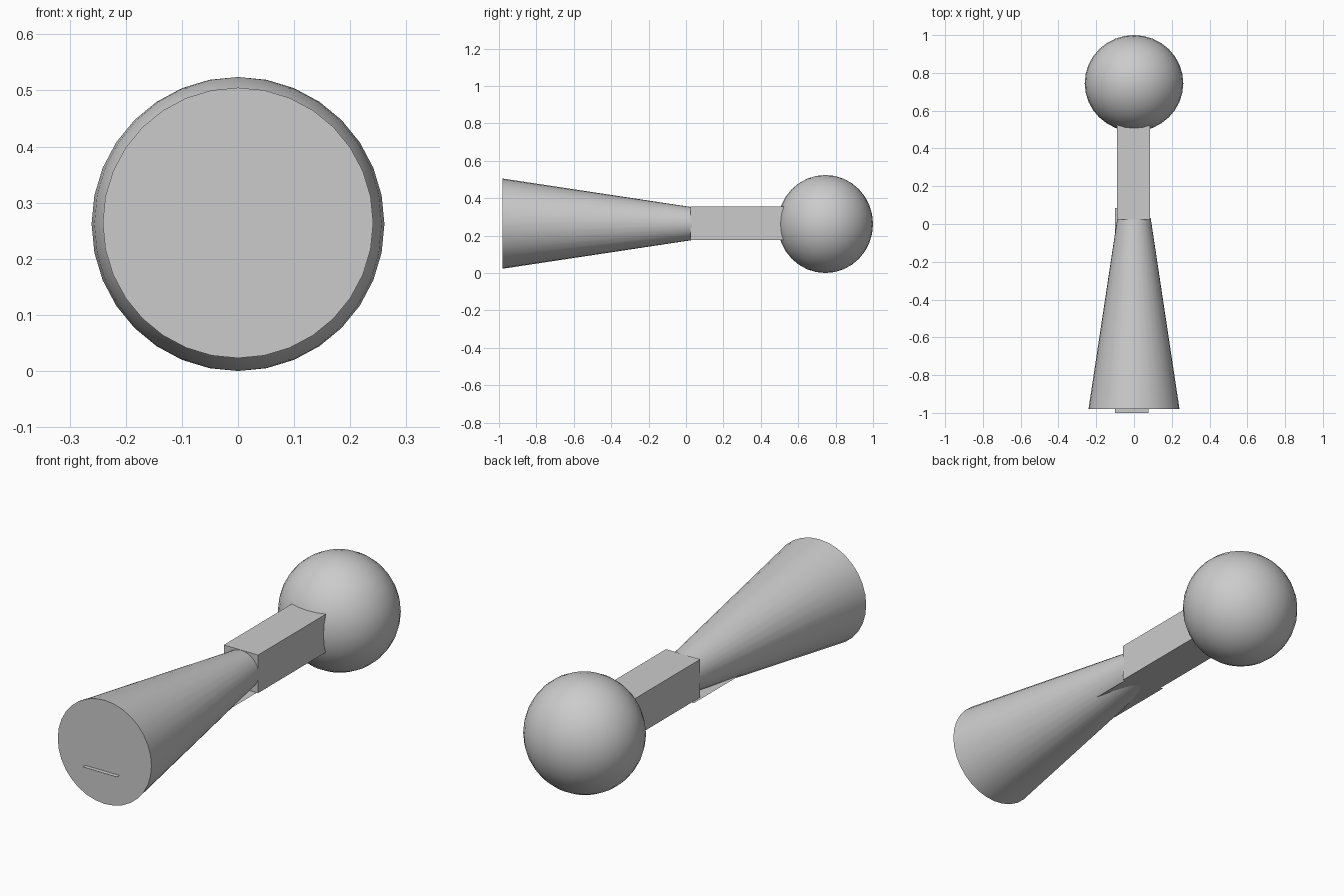
import bpy
from math import pi, radians

if "Cube" in bpy.data.objects:
    bpy.data.objects.remove(bpy.data.objects["Cube"])

CZ = 0.264  # height of the long axis


def finish(name, smooth=False):
    ob = bpy.context.object
    ob.name = name
    bpy.ops.object.transform_apply(location=False, rotation=True, scale=True)
    if smooth:
        bpy.ops.object.shade_smooth_by_angle(angle=radians(35))
    return ob


# ball at the back end
bpy.ops.mesh.primitive_uv_sphere_add(segments=32, ring_count=16, radius=1,
                                     location=(0, 0.745, 0.262))
bpy.context.object.scale = (0.261, 0.255, 0.262)
finish("ball", True)

# square neck running into the ball
bpy.ops.mesh.primitive_cube_add(size=1, location=(-0.002, 0.287, 0.266))
bpy.context.object.scale = (0.176, 0.525, 0.177)
finish("square_neck")

# tapered handle, wide end at the front
bpy.ops.mesh.primitive_cone_add(vertices=32, radius1=0.241, radius2=0.088,
                                depth=1.013, location=(0, -0.4735, CZ),
                                rotation=(-pi / 2, 0, 0))
finish("tapered_handle", True)

# thin flat strip through the handle, ending under the neck
bpy.ops.mesh.primitive_plane_add(size=1, location=(-0.011, -0.458, 0.176))
bpy.context.object.scale = (0.177, 1.084, 1)
finish("flat_strip")
